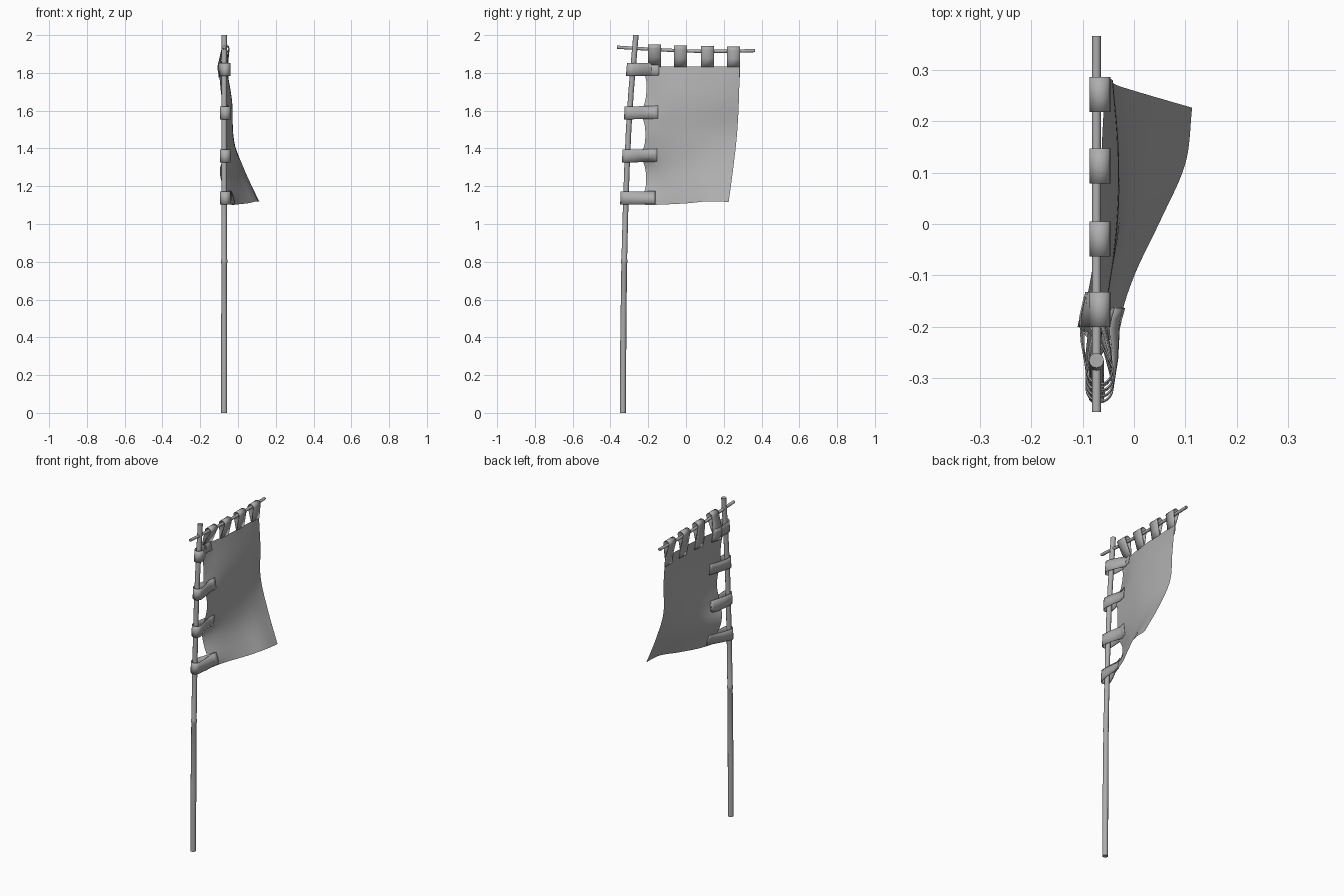
import bpy, bmesh, math
from mathutils import Vector

if "Cube" in bpy.data.objects:
    bpy.data.objects.remove(bpy.data.objects["Cube"])

grey = bpy.data.materials.new("dark_grey")
grey.diffuse_color = (0.42, 0.42, 0.42, 1)
grey.use_nodes = True
grey.node_tree.nodes["Principled BSDF"].inputs["Base Color"].default_value = grey.diffuse_color


def spline(vals, t):
    """Smooth interpolation through evenly spaced values, t in 0..1."""
    n = len(vals) - 1
    f = min(max(t, 0), 1) * n
    i = min(int(f), n - 1)
    f -= i
    b, c = vals[i], vals[i + 1]
    a = vals[i - 1] if i > 0 else 2 * b - c
    d = vals[i + 2] if i + 2 <= n else 2 * c - b
    return b + 0.5 * f * (c - a + f * (2*a - 5*b + 4*c - d + f * (3*(b - c) + d - a)))


def sheet(name, rows, wrap=False, thick=0.0):
    """Mesh from rows of points; wrap closes each row into a capped tube."""
    bm = bmesh.new()
    vs = [[bm.verts.new(p) for p in r] for r in rows]
    n = len(rows[0])
    for a, b in zip(vs, vs[1:]):
        for i in range(n if wrap else n - 1):
            j = (i + 1) % n
            bm.faces.new((a[i], a[j], b[j], b[i]))
    if wrap:
        bm.faces.new(vs[0])
        bm.faces.new(vs[-1])
    bmesh.ops.recalc_face_normals(bm, faces=bm.faces)
    me = bpy.data.meshes.new(name)
    bm.to_mesh(me)
    bm.free()
    me.materials.append(grey)
    ob = bpy.data.objects.new(name, me)
    bpy.context.collection.objects.link(ob)
    if thick:
        m = ob.modifiers.new("thickness", 'SOLIDIFY')
        m.thickness = thick
        m.offset = 0
    bpy.ops.object.select_all(action='DESELECT')
    ob.select_set(True)
    bpy.context.view_layer.objects.active = ob
    bpy.ops.object.shade_smooth_by_angle(angle=math.radians(40))
    return ob


def tube(name, pts, radii, u, v, sides=12):
    rows = []
    for p, r in zip(pts, radii):
        rows.append([Vector(p) + r * (math.cos(a) * Vector(u) + math.sin(a) * Vector(v))
                     for a in (2 * math.pi * k / sides for k in range(sides))])
    return sheet(name, rows, wrap=True)


PX = -0.073
TOP, BOT = 1.835, 1.11

# leaning pole, with a small joint ring
pole_line = [-0.334, -0.332, -0.327, -0.316, -0.298, -0.265]


def pole_y(z):
    return spline(pole_line, z / 2)


zs = [0, 0.4, 0.79, 0.795, 0.81, 0.815, 1.1, 1.3, 1.5, 1.7, 1.85, 2.0]
rs = [0.016, 0.016, 0.015, 0.017, 0.017, 0.015] + [0.0145] * 6
tube("pole", [(PX, pole_y(z), z) for z in zs], rs, (1, 0, 0), (0, 1, 0))


# crossbar
def bar_z(y):
    return spline([1.936, 1.925, 1.916, 1.914, 1.918], (y + 0.365) / 0.73)


ys = [-0.365 + 0.73 * k / 8 for k in range(9)]
tube("crossbar", [(PX, y, bar_z(y)) for y in ys], [0.009] * 9, (1, 0, 0), (0, 0, 1), 10)

# billowing cloth: depth control rows from top to bottom
depth = [
    [-0.105, -0.080, -0.066, -0.062, -0.055],
    [-0.085, -0.048, -0.034, -0.033, -0.042],
    [-0.062, -0.043, -0.027, -0.026, -0.034],
    [-0.098, -0.045, -0.010, 0.015, 0.030],
    [-0.045, 0.000, 0.053, 0.100, 0.113],
]
left = [-0.20, -0.212, -0.215, -0.212, -0.205]
right = [0.284, 0.280, 0.270, 0.250, 0.226]
hem = [1.10, 1.104, 1.11, 1.120, 1.117]
strap_z = [1.817, 1.588, 1.36, 1.137]


def cloth(u, v):
    x = spline([spline(r, u) for r in depth], v)
    yl, yr = spline(left, v), spline(right, v)
    z = TOP + (spline(hem, u) - TOP) * v
    pull = max(math.exp(-((z - s) / 0.05) ** 2) for s in strap_z)
    x += 0.02 * pull * (1 - u) ** 8 * v      # edge drawn towards the pole
    y = yl + (yr - yl) * u - 0.02 * pull * (1 - u) ** 8
    return Vector((x, y, z))


def cloth_x(y, z):
    v = min(max((TOP - z) / (TOP - BOT), 0), 1)
    yl, yr = spline(left, v), spline(right, v)
    return cloth((y - yl) / (yr - yl), v).x


N = 36
sheet("cloth", [[cloth(i / N, j / N) for i in range(N + 1)] for j in range(N + 1)])

# tabs: rise out of the cloth's top edge, loop the crossbar, tuck in behind
for k, (yc, tz) in enumerate([(-0.166, 1.95), (-0.029, 1.944), (0.113, 1.942), (0.252, 1.938)]):
    rows = []
    for y in (yc - 0.034, yc, yc + 0.034):
        r = 0.019
        arc = [Vector((PX + 0.007 + r * math.cos(a), y, tz - r + r * math.sin(a)))
               for a in (math.pi * i / 8 for i in range(9))]
        front = [Vector((cloth_x(y, TOP), y, TOP - 0.004))]
        front.append(front[0].lerp(arc[0], 0.5))
        back = [Vector((cloth_x(y, z) - 0.004, y, z)) for z in (1.775, 1.80, 1.83)]
        back.append(back[-1].lerp(arc[-1], 0.5))
        rows.append(front + arc + back[::-1])
    sheet(f"top_tab_{k + 1}", rows, thick=0.003)

# straps looped around the pole
tips = [-0.314, -0.325, -0.336, -0.346]
ends = [-0.142, -0.148, -0.153, -0.163]
for k, zc in enumerate(strap_z):
    rows = []
    for dz in (-0.034, 0, 0.034):
        z = zc + dz
        yp, r = pole_y(z), 0.026
        depth_y = pole_y(zc) - tips[k]
        arc = [Vector((PX + 0.006 + r * math.cos(a), yp - depth_y * math.sin(a), z))
               for a in (math.pi * i / 10 for i in range(11))]
        legs = []
        for s in (1, -1):
            leg = [Vector((cloth_x(y, z) + s * 0.004, y, z + 0.05 * (y + 0.24)))
                   for y in (ends[k], ends[k] - 0.02, ends[k] - 0.04)]
            end = arc[0] if s > 0 else arc[-1]
            legs.append(leg + [leg[-1].lerp(end, 0.5) + Vector((s * 0.003, 0, 0))])
        rows.append(legs[0] + arc + legs[1][::-1])
    sheet(f"side_strap_{k + 1}", rows, thick=0.003)
